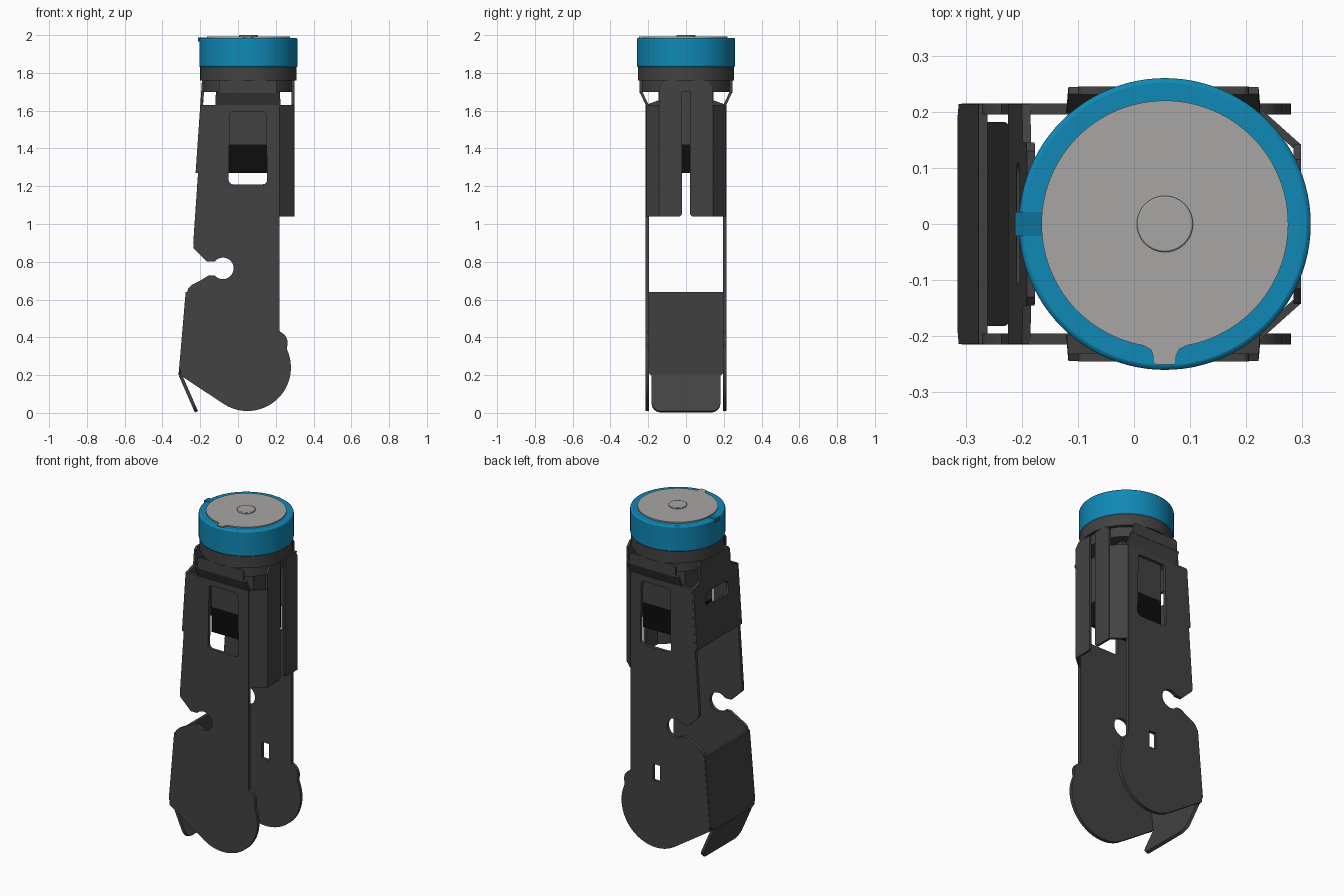
import bpy, bmesh
from math import sin, cos, radians
from mathutils import Matrix, Vector

if "Cube" in bpy.data.objects:
    bpy.data.objects.remove(bpy.data.objects["Cube"])


def material(name, rgb):
    m = bpy.data.materials.new(name)
    m.diffuse_color = (*rgb, 1)
    m.use_nodes = True
    m.node_tree.nodes["Principled BSDF"].inputs["Base Color"].default_value = m.diffuse_color
    return m


DARK = material("dark_metal", (0.055, 0.055, 0.055))
BLACK = material("black_plastic", (0.004, 0.004, 0.004))
BLUE = material("blue_ring", (0.005, 0.25, 0.47))
DEEP = material("deep_blue", (0.004, 0.17, 0.32))
PALE = material("pale_grey", (0.39, 0.38, 0.37))
CX = 0.055  # motor axis


def add(name, mesh, mat):
    mesh.materials.clear()
    mesh.materials.append(mat)
    ob = bpy.data.objects.new(name, mesh)
    bpy.context.collection.objects.link(ob)
    return ob


def arc(cx, cy, r, a0, a1, n=12):
    return [(cx + r * cos(radians(a0 + (a1 - a0) * i / n)),
             cy + r * sin(radians(a0 + (a1 - a0) * i / n))) for i in range(n + 1)]


def round_rect(x0, x1, y0, y1, r_low, r_high):
    def corner(x, y, r, a):
        return arc(x, y, r, a, a + 90, 6) if r else [(x, y)]
    return (corner(x0 + r_low, y0 + r_low, r_low, 180) + corner(x1 - r_low, y0 + r_low, r_low, 270)
            + corner(x1 - r_high, y1 - r_high, r_high, 0) + corner(x0 + r_high, y1 - r_high, r_high, 90))


def sheet(name, loops, origin, u, v, t, mat=DARK):
    """Flat sheet of thickness t centred on the plane (origin, u, v); later loops are holes."""
    cu = bpy.data.curves.new(name, 'CURVE')
    cu.dimensions, cu.fill_mode, cu.extrude = '2D', 'BOTH', t / 2
    for pts in loops:
        sp = cu.splines.new('POLY')
        sp.points.add(len(pts) - 1)
        for p, (a, b) in zip(sp.points, pts):
            p.co = (a, b, 0, 1)
        sp.use_cyclic_u = True
    tmp = bpy.data.objects.new(name + "_curve", cu)
    bpy.context.collection.objects.link(tmp)
    dg = bpy.context.evaluated_depsgraph_get()
    mesh = bpy.data.meshes.new_from_object(tmp.evaluated_get(dg))
    bpy.data.objects.remove(tmp)
    u, v = Vector(u).normalized(), Vector(v).normalized()
    m = Matrix((u, v, u.cross(v))).transposed().to_4x4()
    m.translation = origin
    mesh.transform(m)
    bm = bmesh.new()
    bm.from_mesh(mesh)
    bmesh.ops.remove_doubles(bm, verts=bm.verts, dist=1e-5)
    bmesh.ops.recalc_face_normals(bm, faces=bm.faces)
    bm.to_mesh(mesh)
    bm.free()
    return add(name, mesh, mat)


def cylinder(name, r, z0, z1, mat, bevel=0):
    bm = bmesh.new()
    bmesh.ops.create_cone(bm, cap_ends=True, segments=96, radius1=r, radius2=r, depth=z1 - z0,
                          matrix=Matrix.Translation((CX, 0, (z0 + z1) / 2)))
    mesh = bpy.data.meshes.new(name)
    bm.to_mesh(mesh)
    bm.free()
    ob = add(name, mesh, mat)
    if bevel:
        mod = ob.modifiers.new("bevel", 'BEVEL')
        mod.width, mod.segments, mod.limit_method = bevel, 2, 'ANGLE'
    return ob


def box(name, lo, hi, mat):
    lo, hi = Vector(lo), Vector(hi)
    bm = bmesh.new()
    bmesh.ops.create_cube(bm, size=1, matrix=Matrix.Translation((lo + hi) / 2)
                          @ Matrix.Diagonal((*(hi - lo), 1)))
    mesh = bpy.data.meshes.new(name)
    bm.to_mesh(mesh)
    bm.free()
    return add(name, mesh, mat)


X, Y, Z = (1, 0, 0), (0, 1, 0), (0, 0, 1)

# Side plate outline: knee disc, small lobe, straight edge, keyhole notch
outline = (arc(0.05, 0.24, 0.23, -123, 24, 40)
           + arc(0.2, 0.37, 0.063, -18, 70, 10)
           + [(0.22, 0.44), (0.22, 1.63), (-0.187, 1.63), (-0.237, 0.9), (-0.235, 0.87),
              (-0.165, 0.802)]
           + arc(-0.08, 0.765, 0.057, 139.5, -139.5, 30)
           + [(-0.155, 0.728), (-0.2, 0.7), (-0.245, 0.677), (-0.263, 0.66), (-0.27, 0.64),
              (-0.307, 0.2)])
window = round_rect(-0.05, 0.155, 1.21, 1.595, 0.025, 0.018)
window = [(x - (0.007 if x > 0.05 else -0.007) * (y - 1.21) / 0.39, y) for x, y in window]
slot = round_rect(0.022, 0.07, 0.41, 0.51, 0.004, 0.004)

for s, side in ((-1, "front"), (1, "back")):
    sheet(side + "_side_plate", [outline, window] + ([slot] if s > 0 else []),
          (0, s * 0.205, 0), X, Z, 0.02)
    # Bent tab that reaches up to the motor collar
    sheet(side + "_tab_slope", [[(-0.12, 0), (0.225, 0), (0.222, 0.078), (-0.117, 0.078)]],
          (0, s * 0.204, 1.628), X, (0, s * 0.034, 0.07), 0.014)
    sheet(side + "_tab_top", [round_rect(-0.1, 0.205, 0, 0.067, 0, 0.014)],
          (0, s * 0.238, 1.693), X, Z, 0.014)
    # Folded wing and rear flange
    du = Vector((0.075, -s * 0.067, 0))
    w = du.length
    sheet(side + "_wing", [[(0, 0), (w, 0), (w, 0.59), (0, 0.59)]],
          (0.216, s * 0.205, 1.04), du, Z, 0.014)
    sheet(side + "_flange", [[(s * 0.022, 0.01), (s * 0.032, 0), (s * 0.143, 0),
                              (s * 0.143, 0.69), (s * 0.115, 0.72), (s * 0.022, 0.72)]],
          (0.291, 0, 1.04), Y, Z, 0.014)

# Upper panel with oblong hole
slope = (0.05, 0, 0.73)
sheet("upper_panel", [[(-0.214, 0), (0.214, 0), (0.214, 0.36), (0.145, 0.385), (0.145, 0.475),
                       (0.13, 0.49), (-0.13, 0.49), (-0.145, 0.475), (-0.145, 0.385),
                       (-0.214, 0.36)],
                      round_rect(-0.11, 0.11, 0.22, 0.3, 0.03, 0.03)],
      (-0.217, 0, 1.27), Y, slope, 0.015)

# Shin plate and its angled lip
sheet("shin_plate", [[(-0.185, 0), (0.185, 0), (0.214, 0.03), (0.214, 0.442),
                      (-0.214, 0.442), (-0.214, 0.03)]],
      (-0.307, 0, 0.2), Y, (0.038, 0, 0.44), 0.016)
sheet("lower_lip", [round_rect(-0.182, 0.182, -0.212, 0, 0.05, 0)],
      (-0.305, 0, 0.2), Y, (-0.083, 0, 0.19), 0.018)

# Motor body inside the frame
box("motor_body", (-0.085, -0.13, 1.42), (0.195, 0.13, 1.71), DARK)
box("motor_end", (-0.085, -0.13, 1.27), (0.195, 0.13, 1.42), BLACK)

# Round motor head
cylinder("collar", 0.236, 1.70, 1.765, DARK)
cylinder("base_ring", 0.255, 1.76, 1.832, DARK)
cylinder("coloured_ring", 0.26, 1.83, 1.985, BLUE, 0.008)
box("ring_key", (-0.212, -0.021, 1.965), (-0.162, 0.021, 1.987), DEEP)
disc = (arc(CX, 0, 0.22, -80, 260, 90)
        + [(0.03, -0.224), (0.034, -0.235), (0.034, -0.246), (0.038, -0.25),
           (0.071, -0.25), (0.075, -0.246), (0.075, -0.235), (0.08, -0.224)])
sheet("top_disc", [disc], (0, 0, 1.984), X, Y, 0.016, PALE)
cylinder("centre_cap", 0.05, 1.985, 2.0, PALE, 0.003)

# Smooth the round surfaces, keep folds crisp
for ob in bpy.context.scene.objects:
    ob.select_set(True)
    bpy.context.view_layer.objects.active = ob
bpy.ops.object.shade_smooth_by_angle(angle=radians(30))
